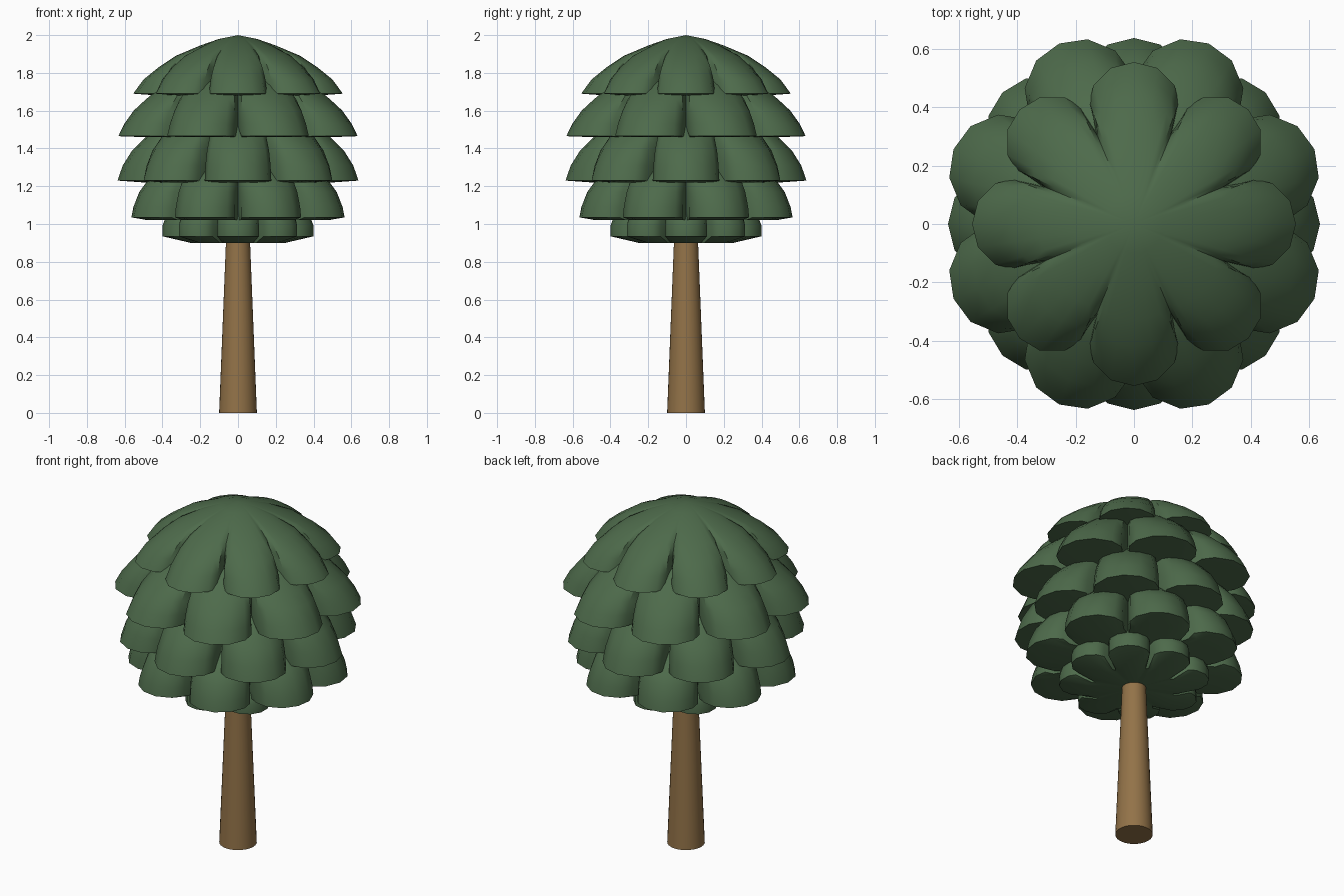
import bpy, bmesh
from math import radians, cos, sin

if "Cube" in bpy.data.objects:
    bpy.data.objects.remove(bpy.data.objects["Cube"])


def material(name, rgb):
    m = bpy.data.materials.new(name)
    m.diffuse_color = (*rgb, 1)
    m.use_nodes = True
    m.node_tree.nodes["Principled BSDF"].inputs["Base Color"].default_value = m.diffuse_color
    return m


GREEN = material("leaf_green", (0.075, 0.145, 0.07))
BROWN = material("bark_brown", (0.29, 0.17, 0.065))

# One lobe's outline: (degrees from lobe centre, fraction of tier radius)
HALF = [(0, 1), (8.4, .975), (16.3, .893), (20.2, .80)]
LOBE = [(-a, f) for a, f in HALF[:0:-1]] + HALF + [(22.5, .60)]


def finish(bm, name, mat, angle):
    bmesh.ops.recalc_face_normals(bm, faces=bm.faces[:])
    me = bpy.data.meshes.new(name)
    bm.to_mesh(me)
    bm.free()
    me.materials.append(mat)
    ob = bpy.data.objects.new(name, me)
    bpy.context.collection.objects.link(ob)
    bpy.ops.object.select_all(action='DESELECT')
    ob.select_set(True)
    bpy.context.view_layer.objects.active = ob
    bpy.ops.object.shade_smooth_by_angle(angle=radians(angle))


def tier(name, offset, apex, profile, under):
    """Scalloped skirt of 8 lobes; lobes deepen towards the rim."""
    R, rim = profile[-1]
    bm = bmesh.new()
    rings = []
    spokes = [(radians(offset + 45 * k + a), f) for k in range(8) for a, f in LOBE]
    for i, (r, z) in enumerate(profile + [under]):
        depth = min(1, r / R) ** 2.2
        ring = []
        for ang, f in spokes:
            rr = r * (1 - depth * (1 - f))
            lift = 0.04 if (f == .60 and i == len(profile) - 1) else 0
            ring.append(bm.verts.new((rr * cos(ang), rr * sin(ang), z + lift)))
        rings.append(ring)
    n = len(spokes)
    for a, b in zip(rings, rings[1:]):
        for j in range(n):
            k = (j + 1) % n
            bm.faces.new((a[j], a[k], b[k], b[j]))
    # close the crown and the underside
    for ring, z in ((rings[0], apex), (rings[-1], under[1])):
        c = bm.verts.new((0, 0, z))
        for j in range(n):
            bm.faces.new((ring[j], ring[(j + 1) % n], c))
    finish(bm, name, GREEN, 40)


# Foliage tiers, top to bottom
tier("foliage_top", 0, 2.0,
     [(.1, 1.98), (.2, 1.945), (.33, 1.89), (.42, 1.83), (.5, 1.765), (.555, 1.69)],
     (.42, 1.68))
tier("foliage_upper", 22.5, 1.80,
     [(.3, 1.79), (.42, 1.73), (.51, 1.66), (.58, 1.6), (.635, 1.53), (.67, 1.465)],
     (.52, 1.46))
tier("foliage_middle", 0, 1.58,
     [(.3, 1.57), (.40, 1.53), (.49, 1.46), (.56, 1.39), (.61, 1.31), (.638, 1.23)],
     (.5, 1.22))
tier("foliage_lower", 22.5, 1.34,
     [(.3, 1.33), (.41, 1.30), (.51, 1.22), (.55, 1.17), (.585, 1.09), (.597, 1.035)],
     (.5, 1.02))
tier("foliage_bottom", 0, 1.12,
     [(.25, 1.12), (.33, 1.09), (.385, 1.03), (.4, .99), (.4, .935)],
     (.25, .90))

# Tapered trunk
bm = bmesh.new()
bmesh.ops.create_cone(bm, cap_ends=True, segments=32, radius1=.1, radius2=.06, depth=1.0)
bmesh.ops.translate(bm, verts=bm.verts[:], vec=(0, 0, .5))
finish(bm, "trunk", BROWN, 40)
